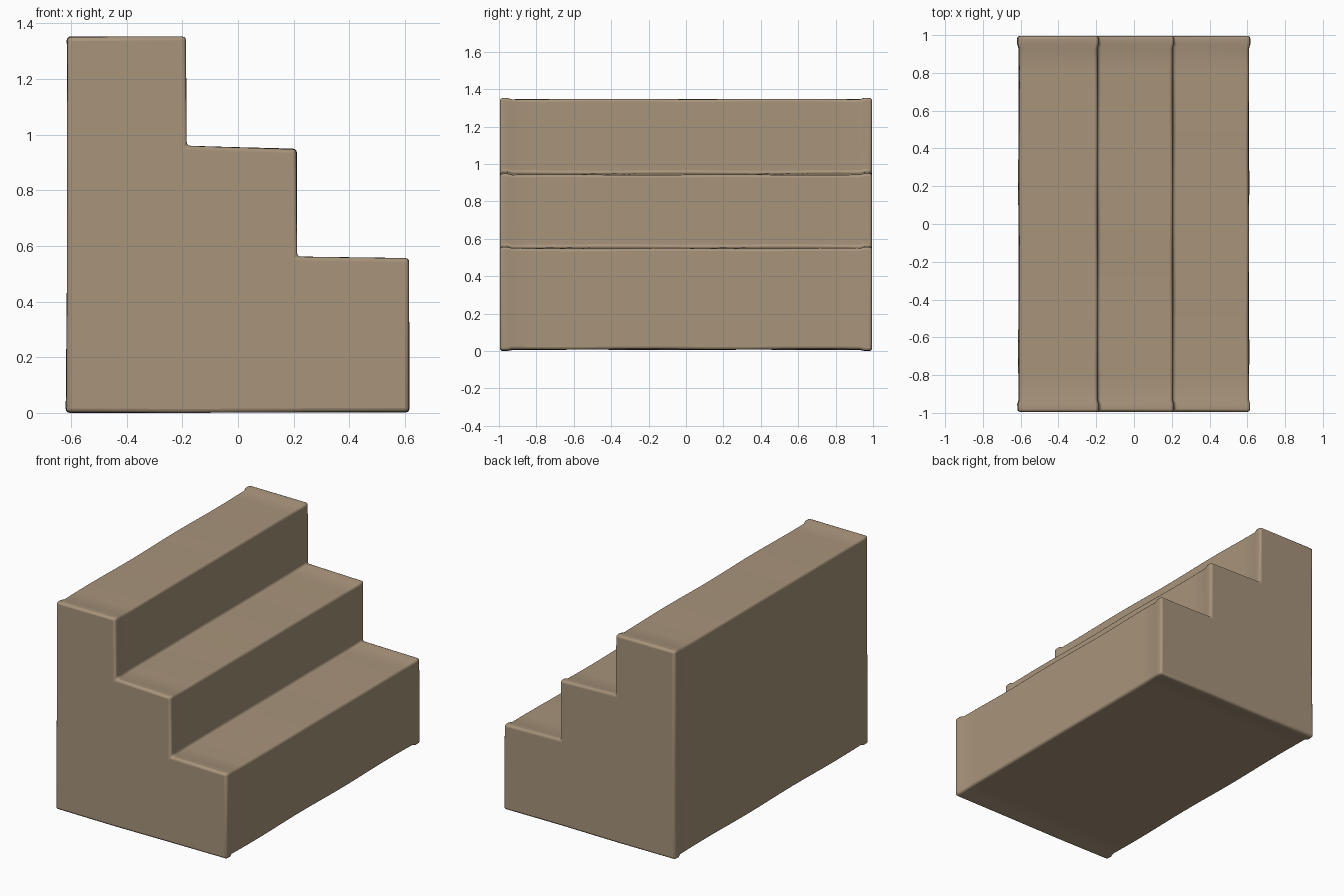
import bpy, bmesh, math

if "Cube" in bpy.data.objects:
    bpy.data.objects.remove(bpy.data.objects["Cube"])

# Single flat wood-clay colour
tan = bpy.data.materials.new("warm_tan")
tan.diffuse_color = (0.39, 0.295, 0.198, 1.0)
tan.use_nodes = True
tan.node_tree.nodes["Principled BSDF"].inputs["Base Color"].default_value = tan.diffuse_color

# Stair profile corners: x, z, and outward direction for the raised end rims
profile = [
    (-0.612, 0.008, -1, -1), (-0.2, 0.006, 0, -1), (0.19, 0.008, 0, -1),
    (0.609, 0.009, 1, -1), (0.607, 0.548, 1, 1), (0.206, 0.556, 1, 1),
    (0.204, 0.942, 1, 1), (-0.193, 0.952, 1, 1), (-0.193, 1.347, 1, 1),
    (-0.608, 1.346, -1, 1), (-0.606, 0.6, -1, 0),
]
# Sections along the length; the ends flare out slightly
inner = [-0.93 + 1.86 * i / 16 for i in range(17)]
sections = [(-0.995, 0.006), (-0.955, 0.007)] + [(y, 0.0) for y in inner] \
    + [(0.955, 0.007), (0.995, 0.006)]

bm = bmesh.new()
rings = []
for y, rim in sections:
    ring = []
    for i, (x, z, dx, dz) in enumerate(profile):
        wob = 0.0015 * math.sin(7 * y + 2.1 * i)   # gentle hand-made wobble
        ring.append(bm.verts.new((x + dx * (rim + wob), y,
                                  max(0.0, z + dz * (rim + wob)))))
    rings.append(ring)
n = len(profile)
for a, b in zip(rings, rings[1:]):
    for i in range(n):
        j = (i + 1) % n
        bm.faces.new((a[i], a[j], b[j], b[i]))
# End walls: split into three upright panels, with faint seams between them
for ring in (rings[0], rings[-1]):
    for ids in ((0, 1, 7, 8, 9, 10), (1, 2, 5, 6, 7), (2, 3, 4, 5)):
        bm.faces.new([ring[i] for i in ids])
bmesh.ops.recalc_face_normals(bm, faces=bm.faces)

mesh = bpy.data.meshes.new("stair_block")
bm.to_mesh(mesh)
bm.free()
mesh.materials.append(tan)
stairs = bpy.data.objects.new("stair_block", mesh)
bpy.context.collection.objects.link(stairs)

# Softened corners
bev = stairs.modifiers.new("soft_edges", 'BEVEL')
bev.width = 0.014
bev.segments = 3
bev.limit_method = 'ANGLE'
bev.angle_limit = math.radians(40)

bpy.context.view_layer.objects.active = stairs
stairs.select_set(True)
bpy.ops.object.shade_smooth_by_angle(angle=math.radians(35))
